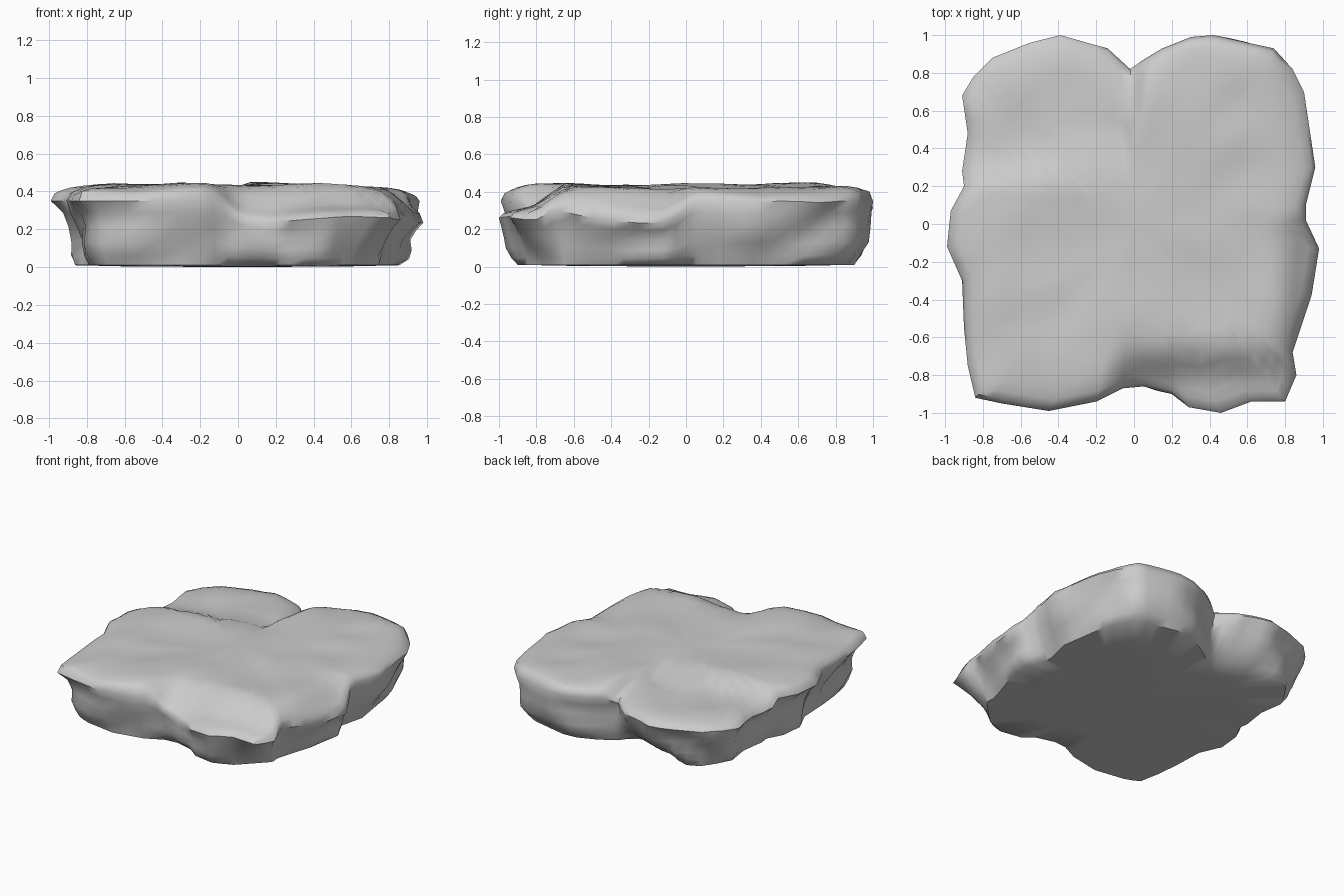
import bpy
import bmesh
from mathutils import Vector, noise

old = bpy.data.objects.get("Cube")
if old:
    bpy.data.objects.remove(old, do_unlink=True)

# Plan outline of the slab, anticlockwise from the notch at the back
OUTLINE = [
    (-.02, .82), (-.14, .93), (-.25, .96), (-.39, 1), (-.55, .96), (-.75, .88),
    (-.85, .78), (-.91, .68), (-.88, .48), (-.91, .28), (-.9, .2), (-.97, .07),
    (-.99, -.12), (-.91, -.3), (-.9, -.55), (-.88, -.75), (-.84, -.92),
    (-.7, -.95), (-.45, -.99), (-.2, -.94), (-.06, -.87), (.05, -.86),
    (.2, -.9), (.29, -.97), (.46, -1), (.62, -.94), (.8, -.94), (.86, -.8),
    (.84, -.68), (.9, -.5), (.94, -.38), (.98, -.13), (.91, .02), (.91, .1),
    (.96, .3), (.93, .5), (.9, .7), (.84, .82), (.74, .93), (.6, .96),
    (.42, 1), (.3, .99), (.15, .93), (.05, .87),
]


def ramp(value, start, end):
    """Smooth step from 0 at start to 1 at end."""
    t = min(max((value - start) / (end - start), 0), 1)
    return t * t * (3 - 2 * t)


def bumps(x, y, z, frequency):
    return noise.noise(Vector((x, y, z)) * frequency)


def side_ledge(x, y):
    """Weight of the low shelf along the front of the +x side."""
    return ramp(x, .74, .96) * ramp(-y, -.1, .12)


def top_height(x, y):
    """Height of the worn top face, with its lobes, ledges and seams."""
    front_ledge = ramp(-y, .62, .84) * ramp(x, -.12, .12)
    back_lobe = ramp(y - .2 * x, .33, .47) * ramp(-x, -.02, .08)
    front_seam = ramp(-y, .55, .85) * (1 - ramp(abs(x + .02), 0, .14))
    back_seam = ramp(y, .42, .75) * (1 - ramp(abs(x), 0, .07))
    height = .432 - .11 * max(front_ledge, side_ledge(x, y)) - .06 * back_lobe
    height -= .04 * front_seam + .05 * back_seam
    height -= .025 * ramp(x, .7, .95) * ramp(y, 0, .2)
    height += .026 * bumps(x, y, 0, 2.3) + .01 * bumps(x, y, 4, 5)
    return min(height, .45)


def side_point(x, y, scale, level):
    """Point on the rough side wall; level runs from the base to the widest line."""
    widest = min(.35, top_height(x, y) - .06) - .03 * side_ledge(x, y)
    z = .01 + (widest - .01) * level
    middle = 4 * level * (1 - level)
    scale += .08 * bumps(x, y, z * 1.5, 3.5) * middle
    scale -= .04 * ramp(-x, .75, .95) * middle
    scale -= .03 * ramp(abs(x), .7, .9) * (1 - level)
    px, py = x * scale, y * scale
    # The back lobe on the -x side overhangs its foot near the notch
    near_notch = ramp(-x, -.02, .15) * (1 - ramp(-x, .4, .65))
    py -= .18 * ramp(y, .65, .9) * near_notch * (1 - level) ** 2
    # The front corner on the +x side is cut away below
    excess = max(px - py - 1.4, 0) * (1 - level) / 2
    return (px - excess, py + excess, z)


def top_point(x, y, scale, drop):
    px, py = x * scale, y * scale
    return (px, py, top_height(px, py) - drop)


# Evenly subdivided outline
rim = []
for i, start in enumerate(OUTLINE):
    a, b = Vector(start), Vector(OUTLINE[(i + 1) % len(OUTLINE)])
    rim += [a, a.lerp(b, .5)]

# Stack of rings: underside, wall, rounded shoulder, top face
rings = []
for scale, level in ((.9, 0), (.93, .15), (.95, .35), (.965, .6), (.985, .82), (1, 1)):
    rings.append([side_point(p.x, p.y, scale, level) for p in rim])
for scale, drop in ((.98, .038), (.94, .022), (.89, .01), (.83, .003), (.76, 0),
                    (.68, 0), (.59, 0), (.48, 0), (.35, 0), (.2, 0)):
    rings.append([top_point(p.x, p.y, scale, drop) for p in rim])

bm = bmesh.new()
loops = [[bm.verts.new(co) for co in ring] for ring in rings]
count = len(rim)
for lower, upper in zip(loops, loops[1:]):
    for i in range(count):
        j = (i + 1) % count
        bm.faces.new((lower[i], lower[j], upper[j], upper[i]))

# Close the top and the flat underside
crown = bm.verts.new((0, 0, top_height(0, 0)))
inner_base = [bm.verts.new((p.x * .6, p.y * .6, .004)) for p in rim]
base = bm.verts.new((0, 0, 0))
for i in range(count):
    j = (i + 1) % count
    bm.faces.new((loops[-1][i], loops[-1][j], crown))
    bm.faces.new((inner_base[i], inner_base[j], loops[0][j], loops[0][i]))
    bm.faces.new((inner_base[j], inner_base[i], base))
bmesh.ops.recalc_face_normals(bm, faces=bm.faces[:])

mesh = bpy.data.meshes.new("rock_slab")
bm.to_mesh(mesh)
bm.free()
slab = bpy.data.objects.new("rock_slab", mesh)
bpy.context.collection.objects.link(slab)

# Plain grey stone
stone = bpy.data.materials.new("grey_stone")
stone.use_nodes = True
colour = (.6, .6, .6, 1)
stone.diffuse_color = colour
stone.node_tree.nodes["Principled BSDF"].inputs["Base Color"].default_value = colour
mesh.materials.append(stone)

bpy.ops.object.select_all(action="DESELECT")
slab.select_set(True)
bpy.context.view_layer.objects.active = slab
bpy.ops.object.shade_smooth_by_angle(angle=.9)
